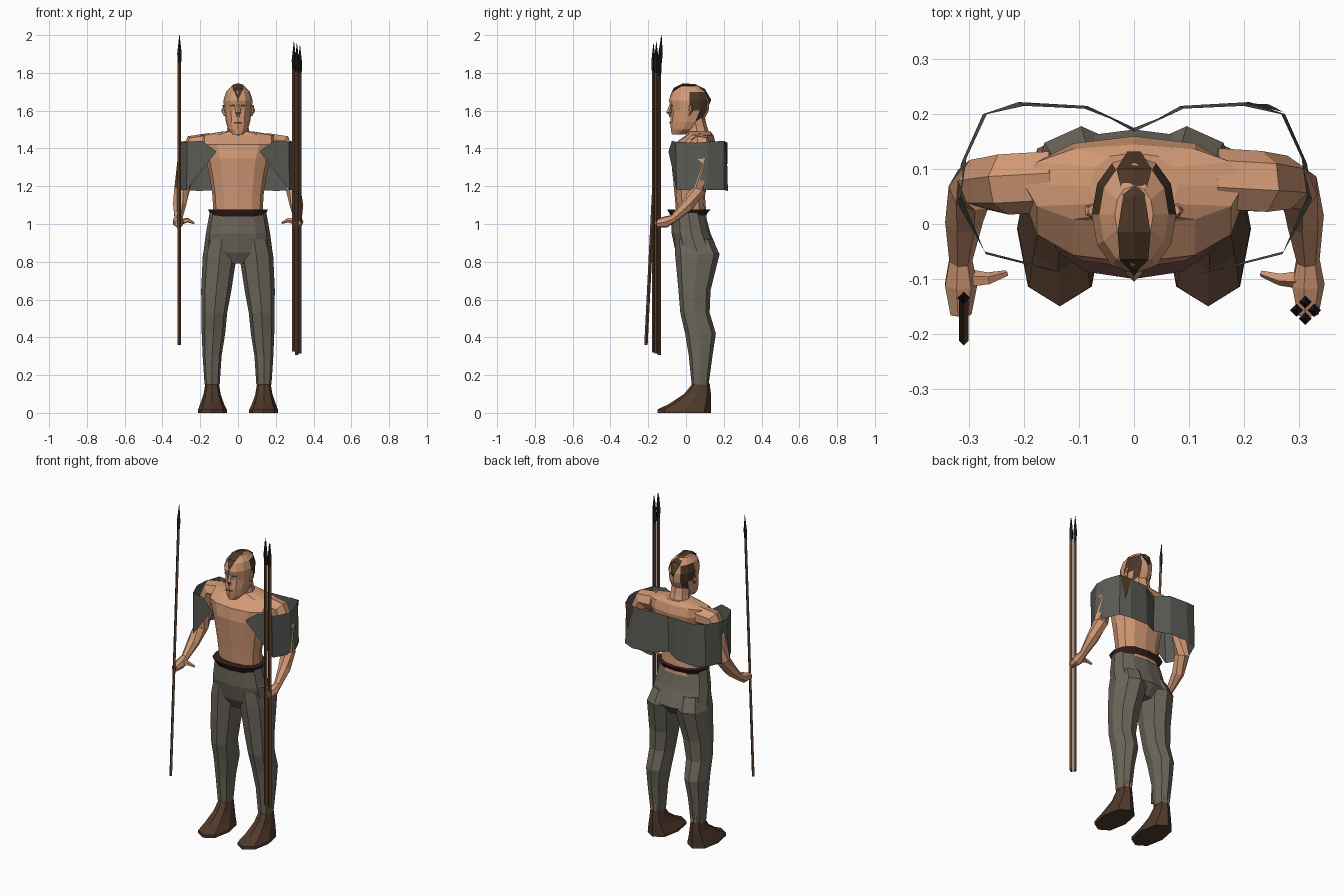
import bpy
import bmesh
from math import sin, cos, pi, copysign
from mathutils import Vector

default_cube = bpy.data.objects.get("Cube")
if default_cube:
    bpy.data.objects.remove(default_cube, do_unlink=True)


def make_material(name, colour):
    material = bpy.data.materials.new(name)
    material.use_nodes = True
    rgba = (*colour, 1)
    material.diffuse_color = rgba
    material.node_tree.nodes["Principled BSDF"].inputs["Base Color"].default_value = rgba
    return material


skin = make_material("skin", (.64, .32, .18))
hair = make_material("dark brown hair", (.07, .038, .02))
trouser_cloth = make_material("grey brown cloth", (.15, .135, .105))
shawl_cloth = make_material("grey cloth", (.105, .105, .093))
leather = make_material("boot leather", (.08, .042, .025))
belt_leather = make_material("dark red leather", (.035, .014, .014))
wood = make_material("spear wood", (.12, .06, .032))
iron = make_material("blackened iron", (.018, .012, .013))


def build(name, rows, materials, closed=True, paint=None):
    """Skin a list of point rows; closed rows are capped at both ends."""
    bm = bmesh.new()
    grid = [[bm.verts.new(point) for point in row] for row in rows]
    count = len(grid[0])
    for low, high in zip(grid, grid[1:]):
        for i in range(count if closed else count - 1):
            j = (i + 1) % count
            bm.faces.new((low[i], low[j], high[j], high[i]))
    if closed:
        bm.faces.new(grid[0])
        bm.faces.new(grid[-1])
    bmesh.ops.recalc_face_normals(bm, faces=bm.faces)
    if paint:
        for face in bm.faces:
            face.material_index = paint(face.calc_center_median())
    mesh = bpy.data.meshes.new(name)
    bm.to_mesh(mesh)
    bm.free()
    for material in materials:
        mesh.materials.append(material)
    obj = bpy.data.objects.new(name, mesh)
    bpy.context.collection.objects.link(obj)
    return obj


def soften(value, power):
    return copysign(abs(value) ** power, value)


def body(name, sections, material, sides=10, side=1, power=.85, paint=None):
    """Stack level rings given as (height, centre x, half width, front y, back y)."""
    rows = []
    for z, centre, half, front, back in sections:
        row = []
        for i in range(sides):
            angle = 2 * pi * i / sides
            x = centre + half * soften(sin(angle), power)
            y = (front + back) / 2 - (back - front) / 2 * soften(cos(angle), power)
            row.append((side * x, y, z))
        rows.append(row)
    materials = material if isinstance(material, list) else [material]
    return build(name, rows, materials, paint=paint)


def tube(name, path, material, sides=6, side=1):
    """Sweep a ring along points given as (x, y, z, radius)."""
    points = [Vector((side * x, y, z)) for x, y, z, radius in path]
    rows = []
    for k, point in enumerate(points):
        ahead = points[min(k + 1, len(points) - 1)]
        behind = points[max(k - 1, 0)]
        turn = (ahead - behind).to_track_quat('Z', 'Y')
        radius = path[k][3]
        rows.append([point + turn @ Vector((radius * cos(2 * pi * i / sides),
                                            radius * sin(2 * pi * i / sides), 0))
                     for i in range(sides)])
    return build(name, rows, [material])


# Torso and neck
body("torso", [(1.03, 0, .13, -.05, .11), (1.15, 0, .135, -.06, .1),
               (1.25, 0, .15, -.07, .12), (1.35, 0, .172, -.08, .15),
               (1.42, 0, .2, -.07, .16), (1.47, 0, .2, .0, .145),
               (1.49, 0, .08, .01, .13)], skin, sides=12)
tube("neck", [(0, .065, 1.44, .07), (0, .055, 1.51, .056), (0, .04, 1.58, .055)],
     skin, sides=8)


# Head with hair patches behind the temples
def hair_patch(centre):
    return int(1.55 < centre.z < 1.69 and centre.y > .04 and abs(centre.x) > .03)


body("head", [(1.475, 0, .03, -.075, -.01), (1.5, 0, .052, -.08, .05),
              (1.54, 0, .064, -.084, .09), (1.6, 0, .073, -.078, .12),
              (1.655, 0, .077, -.09, .125), (1.7, 0, .063, -.075, .11),
              (1.73, 0, .035, -.035, .07)], [skin, hair], sides=12, power=.95,
     paint=hair_patch)
tube("nose", [(0, -.078, 1.64, .006), (0, -.089, 1.59, .016), (0, -.08, 1.57, .011)],
     skin, sides=4)

# Crest of hair from the forehead to the back of the head
crest_path = [(-.086, 1.675, .006), (-.065, 1.72, .026), (-.015, 1.745, .03),
              (.05, 1.74, .02), (.1, 1.715, .032), (.132, 1.66, .012)]
build("hair_crest", [[(-w, y, z - .008), (0, y, z), (w, y, z - .008), (0, y - .01, z - .03)]
                     for y, z, w in crest_path], [hair])

# Mouth plate
build("mouth", [[(x, y, z) for x, y in ((-.022, -.08), (0, -.088), (.022, -.08))]
                for z in (1.532, 1.54)], [hair], closed=False)

# Paired limbs, brows and footwear
for label, side in (("left", 1), ("right", -1)):
    build(label + "_eye", [[(side * .015, -.082, z), (side * .045, -.068, z)]
                           for z in (1.622, 1.632)], [hair], closed=False)
    tube(label + "_ear", [(.068, .015, 1.575, .008), (.077, .025, 1.6, .014),
                          (.075, .025, 1.63, .01)], skin, sides=5, side=side)
    tube(label + "_arm", [(.15, .08, 1.425, .058), (.23, .075, 1.42, .058),
                          (.272, .075, 1.33, .05), (.296, .065, 1.18, .042),
                          (.31, .01, 1.1, .036), (.316, -.065, 1.03, .022),
                          (.316, -.11, 1.01, .031), (.316, -.165, 1.0, .02)],
         skin, sides=7, side=side)
    tube(label + "_thumb", [(.315, -.1, 1.01, .02), (.265, -.1, 1.02, .012),
                            (.232, -.09, 1.005, .006)], skin, sides=5, side=side)
    body(label + "_trouser_leg", [(.92, .085, .08, -.06, .14), (.84, .096, .09, -.058, .178),
                                  (.65, .115, .08, -.04, .13), (.53, .125, .068, -.03, .125),
                                  (.42, .13, .062, -.005, .158), (.3, .137, .05, .015, .14),
                                  (.15, .137, .04, .03, .12)],
         trouser_cloth, sides=8, side=side)
    tube(label + "_ankle", [(.137, .085, .1, .036), (.137, .095, .21, .03)], skin, side=side)
    body(label + "_boot", [(.155, .137, .036, .035, .125), (.1, .137, .045, -.01, .132),
                           (.05, .137, .062, -.085, .133), (.018, .135, .076, -.15, .133),
                           (0, .135, .078, -.15, .133)], leather, sides=8, side=side)

# Hips and belt
body("trouser_seat", [(1.06, 0, .15, -.075, .1), (.95, 0, .17, -.076, .13),
                      (.85, 0, .183, -.055, .172), (.79, 0, .11, -.02, .12)],
     trouser_cloth, sides=12)
body("belt", [(1.04, 0, .142, -.078, .105), (1.06, 0, .15, -.09, .115),
              (1.078, 0, .16, -.1, .132)], belt_leather, sides=12)

# Shawl wrapped around the back and both arms, open at the front
half_top = [(0, .175, 1.41), (.09, .21, 1.43), (.2, .215, 1.43), (.268, .2, 1.44),
            (.305, .12, 1.435), (.315, .05, 1.43), (.27, -.055, 1.435),
            (.19, -.075, 1.44), (.115, -.092, 1.385)]
half_bottom = [(0, .168, 1.19), (.085, .215, 1.18), (.21, .222, 1.175), (.275, .2, 1.18),
               (.315, .11, 1.18), (.325, .045, 1.18), (.272, -.05, 1.18),
               (.195, -.07, 1.28), (.117, -.092, 1.38)]


def both_sides(half):
    return [(-x, y, z) for x, y, z in reversed(half[1:])] + half


build("shawl", [both_sides(half_bottom), both_sides(half_top)], [shawl_cloth], closed=False)

# Brown patch on the back left corner of the shawl
build("shawl_patch", [[(.2, .22, 1.43), (.272, .204, 1.438)],
                      [(.243, .218, 1.29), (.247, .217, 1.29)]], [hair], closed=False)


# Spears: wooden shaft with a long iron point
def spear(name, foot, tip):
    foot, tip = Vector(foot), Vector(tip)
    neck = foot.lerp(tip, .91)
    barb = foot.lerp(tip, .94)
    tube(name + "_shaft", [(*foot, .009), (*neck, .009)], wood, sides=4)
    tube(name + "_point", [(*neck, .009), (*barb, .012), (*tip, .001)], iron, sides=4)


spear("right_spear", (-.31, -.212, .36), (-.31, -.13, 2))
for number, (dx, dy, drop) in enumerate([(-1, 0, 0), (1, 0, .02), (0, 1, .035), (0, -1, .01)]):
    x, y = .312 + dx * .016, -.157 + dy * .015
    spear("left_spear_" + str(number + 1), (x, y, .325 - drop / 2), (x, y, 1.965 - drop))
